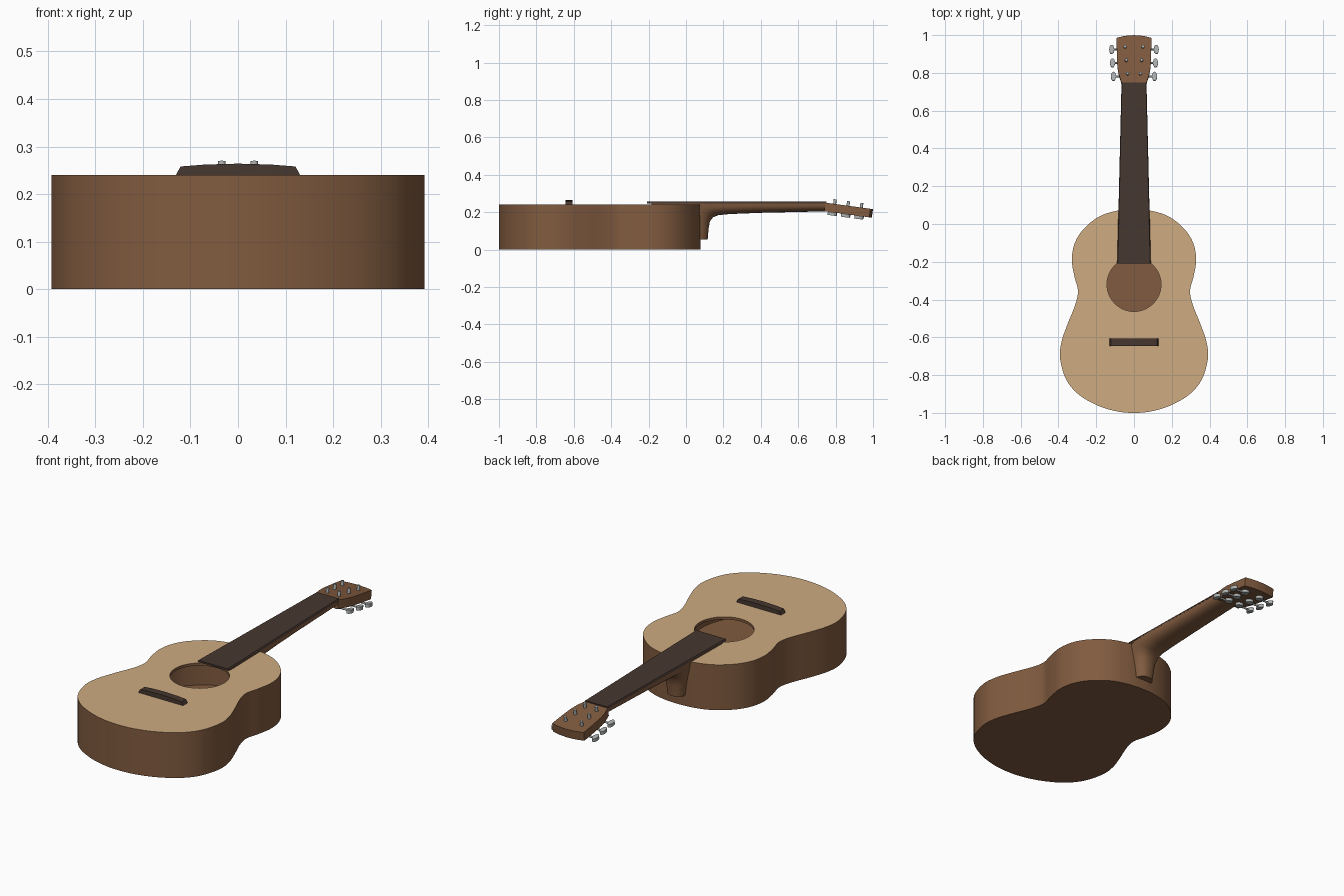
import bpy, bmesh, math
from mathutils import Vector, Matrix

if "Cube" in bpy.data.objects:
    bpy.data.objects.remove(bpy.data.objects["Cube"])


def material(name, rgb):
    m = bpy.data.materials.new(name)
    m.diffuse_color = (*rgb, 1)
    m.use_nodes = True
    m.node_tree.nodes["Principled BSDF"].inputs["Base Color"].default_value = m.diffuse_color
    return m


BROWN = material("brown_wood", (0.22, 0.105, 0.05))
PALE = material("pale_wood", (0.62, 0.41, 0.22))
DARK = material("dark_wood", (0.062, 0.038, 0.03))
METAL = material("metal", (0.42, 0.44, 0.44))


def finish(name, bm, mats, matrix=Matrix(), angle=35):
    bmesh.ops.recalc_face_normals(bm, faces=bm.faces)
    me = bpy.data.meshes.new(name)
    bm.to_mesh(me)
    bm.free()
    for m in mats:
        me.materials.append(m)
    ob = bpy.data.objects.new(name, me)
    bpy.context.collection.objects.link(ob)
    ob.matrix_world = matrix
    bpy.ops.object.select_all(action='DESELECT')
    ob.select_set(True)
    bpy.context.view_layer.objects.active = ob
    bpy.ops.object.shade_smooth_by_angle(angle=math.radians(angle))
    return ob


def loft(name, rings, mats, pale_band=None, **kw):
    """Bridge equal-length point rings and cap both ends."""
    bm = bmesh.new()
    vr = [[bm.verts.new(p) for p in r] for r in rings]
    n = len(rings[0])
    for k, (a, b) in enumerate(zip(vr, vr[1:])):
        for i in range(n):
            j = (i + 1) % n
            f = bm.faces.new((a[i], a[j], b[j], b[i]))
            f.material_index = 1 if k == pale_band else 0
    bm.faces.new(vr[0])
    bm.faces.new(vr[-1])
    return finish(name, bm, mats, **kw)


def at(points, z):
    return [(p[0], p[1], z) for p in points]


def mirrored(half):
    return half + [(-x, y) for x, y in reversed(half) if abs(x) > 1e-6]


def smooth_closed(pts, steps=8):
    """Catmull-Rom curve through a closed list of points."""
    v, out = [Vector(p) for p in pts], []
    n = len(v)
    for i in range(n):
        a, b, c, d = v[i - 1], v[i], v[(i + 1) % n], v[(i + 2) % n]
        for s in range(steps):
            t = s / steps
            out.append(0.5 * (2 * b + (c - a) * t + (2 * a - 5 * b + 4 * c - d) * t * t
                              + (3 * b - a - 3 * c + d) * t ** 3))
    return out


# Hollow body: outside wall, pale top with sound hole, inside wall and floor
outline = smooth_closed(mirrored([
    (0, 0.078), (0.1, 0.068), (0.19, 0.036), (0.27, -0.03), (0.315, -0.105), (0.329, -0.19),
    (0.316, -0.275), (0.297, -0.355), (0.312, -0.43), (0.352, -0.53), (0.384, -0.625),
    (0.391, -0.715), (0.358, -0.825), (0.29, -0.905), (0.19, -0.962), (0.09, -0.992), (0, -1.0)]))
centre = Vector((0, -0.32))
hole = [centre + (p - centre).normalized() * 0.143 for p in outline]
inner = [Vector((0, -0.45)) + (p - Vector((0, -0.45))) * 0.965 for p in outline]
loft("body", [at(outline, 0), at(outline, 0.24), at(hole, 0.24), at(hole, 0.226),
              at(inner, 0.226), at(inner, 0.012)], [BROWN, PALE], pale_band=1)

# Neck and heel: half-round sections swept from heel base to the nut
# (root y, root z, back y, back z, half width)
stations = [(0.05, 0.055, 0.116, 0.055, 0.05), (0.05, 0.12, 0.121, 0.115, 0.058),
            (0.05, 0.18, 0.128, 0.152, 0.067), (0.055, 0.225, 0.145, 0.173, 0.075),
            (0.09, 0.246, 0.172, 0.184, 0.08), (0.2, 0.246, 0.23, 0.19, 0.079),
            (0.4, 0.246, 0.4, 0.197, 0.074), (0.765, 0.246, 0.765, 0.205, 0.064)]
rings = []
for ry, rz, ty, tz, w in stations:
    ring = []
    for k in range(17):
        t = math.pi * k / 16
        c, s = math.cos(t), math.sin(t)
        x = math.copysign(abs(c) ** 0.8, c) * w
        s = s ** 0.8 if s > 1e-6 else 0
        ring.append((x, ry + (ty - ry) * s, rz + (tz - rz) * s))
    rings.append(ring)
loft("neck", rings, [BROWN], angle=45)

# Neck tongue over the body and fingerboard
tongue = [(-0.085, -0.185), (0.085, -0.185), (0.08, 0.1), (-0.08, 0.1)]
loft("neck_tongue", [at(tongue, 0.239), at(tongue, 0.247)], [BROWN])
board = [(-0.089, -0.208), (0.089, -0.208), (0.066, 0.75), (-0.066, 0.75)]
board_top = [(x * 0.96, y) for x, y in board]
loft("fingerboard", [at(board, 0.246), at(board, 0.251), at(board_top, 0.256)], [DARK], angle=20)

# Bridge: tapered, gently arched bar
arch = [(-0.131, 0.239), (-0.121, 0.258), (-0.07, 0.262), (0, 0.264),
        (0.07, 0.262), (0.121, 0.258), (0.131, 0.239)]
loft("bridge", [[(x, y, z) for x, z in arch] for y in (-0.645, -0.607)], [DARK], angle=20)

# Headstock, tilted back
tilt = Matrix.Translation((0, 0.745, 0.251)) @ Matrix.Rotation(-0.135, 4, 'X')
head = mirrored([(0, 0.257), (0.05, 0.253), (0.092, 0.243), (0.091, 0.16), (0.088, 0.09),
                 (0.081, 0.05), (0.069, 0.012), (0.066, 0)])
loft("headstock", [at(head, -0.046), at(head, 0)], [BROWN], matrix=tilt)


def cylinder(bm, centre, radius, depth, scale=(1, 1, 1), along_x=False):
    m = Matrix.Translation(centre) @ Matrix.Diagonal((*scale, 1))
    if along_x:
        m = m @ Matrix.Rotation(math.pi / 2, 4, 'Y')
    bmesh.ops.create_cone(bm, cap_ends=True, segments=20, radius1=radius, radius2=radius,
                          depth=depth, matrix=m)


# Tuners: string post, gear, shaft and oval button
for side, label in ((-1, "left"), (1, "right")):
    for i, (y, px, kx) in enumerate([(0.05, 0.034, 0.109), (0.122, 0.041, 0.114),
                                     (0.194, 0.047, 0.118)]):
        bm = bmesh.new()
        cylinder(bm, (side * px, y, -0.015), 0.008, 0.08)
        cylinder(bm, (side * px, y, -0.053), 0.02, 0.014)
        cylinder(bm, (side * (px + kx) / 2, y - 0.006, -0.054), 0.005, kx - px, along_x=True)
        cylinder(bm, (side * kx, y - 0.006, -0.054), 0.024, 0.018, scale=(0.55, 1, 1))
        finish(f"tuner_{label}_{i + 1}", bm, [METAL], matrix=tilt)
